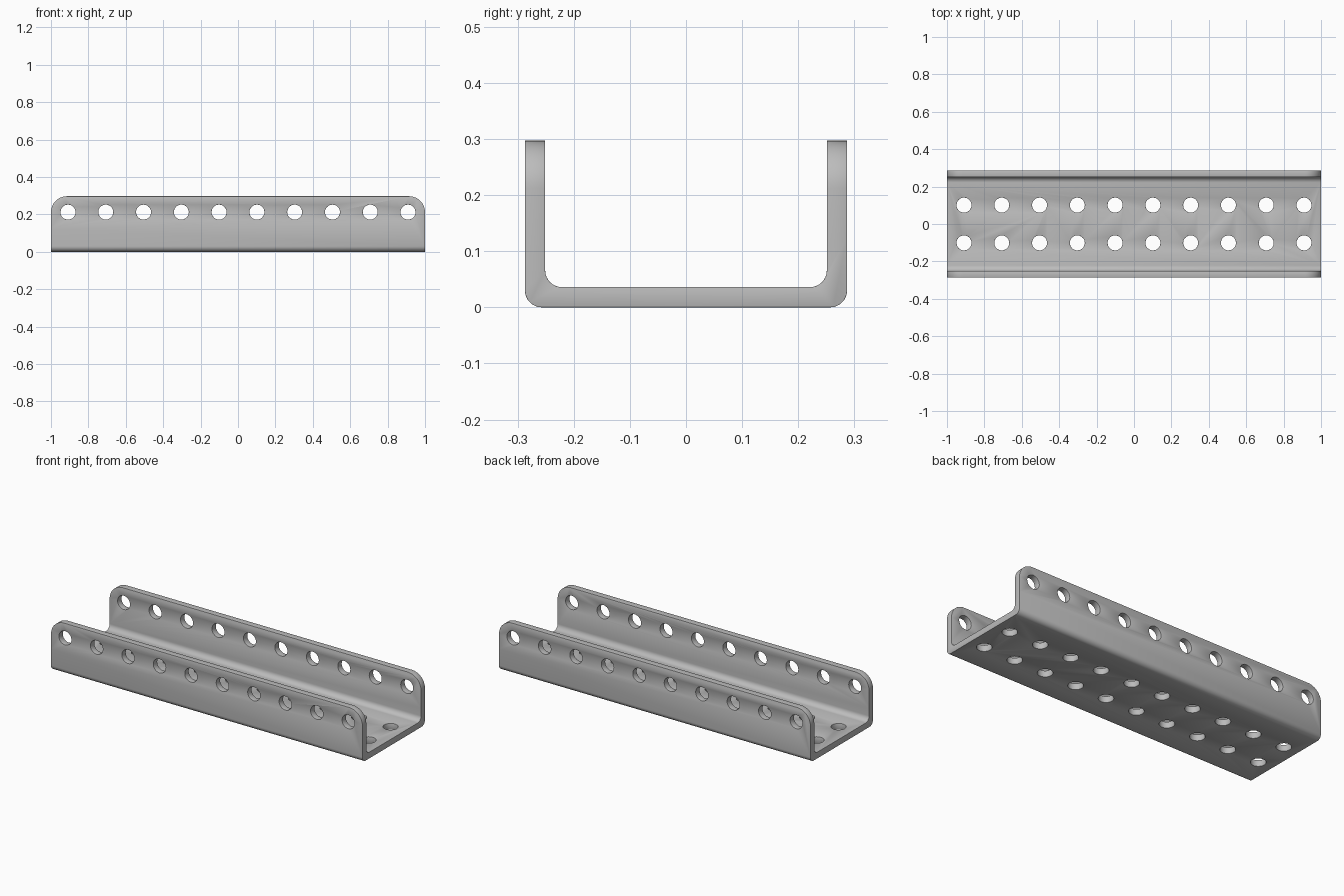
import bpy, bmesh, math
from mathutils import Vector

if "Cube" in bpy.data.objects:
    bpy.data.objects.remove(bpy.data.objects["Cube"])

HALF_W, HEIGHT, WALL = 0.287, 0.297, 0.036
CORNER_R = 0.085
HOLE_R, PITCH, COUNT = 0.04, 0.202, 10

steel = bpy.data.materials.new("grey steel")
steel.use_nodes = True
grey = (0.5, 0.5, 0.5, 1)
steel.diffuse_color = grey
bsdf = steel.node_tree.nodes["Principled BSDF"]
bsdf.inputs["Base Color"].default_value = grey


def arc(cx, cy, r, start, end, n=8):
    angles = [math.radians(start + (end - start) * i / n) for i in range(n + 1)]
    return [(cx + r * math.cos(a), cy + r * math.sin(a)) for a in angles]


def prism(name, points, direction):
    """Extrude a closed outline of 3D points along a direction."""
    bm = bmesh.new()
    face = bm.faces.new([bm.verts.new(p) for p in points])
    ext = bmesh.ops.extrude_face_region(bm, geom=[face])
    moved = [g for g in ext["geom"] if isinstance(g, bmesh.types.BMVert)]
    bmesh.ops.translate(bm, verts=moved, vec=Vector(direction))
    bmesh.ops.recalc_face_normals(bm, faces=bm.faces)
    mesh = bpy.data.meshes.new(name)
    bm.to_mesh(mesh)
    bm.free()
    obj = bpy.data.objects.new(name, mesh)
    bpy.context.collection.objects.link(obj)
    mesh.materials.append(steel)
    return obj


def boolean(target, cutter, operation):
    cutter.hide_render = True
    cutter.hide_set(True)
    mod = target.modifiers.new(cutter.name, "BOOLEAN")
    mod.object, mod.operation, mod.solver = cutter, operation, "EXACT"


# U-shaped section with rounded bends, swept along x
half = arc(HALF_W - 0.03, 0.03, 0.03, -90, 0)
half += [(HALF_W, HEIGHT), (HALF_W - WALL, HEIGHT)]
half += arc(HALF_W - WALL - 0.03, WALL + 0.03, 0.03, 0, -90)
section = half + [(-y, z) for y, z in reversed(half)]
channel = prism("channel", [(-1, y, z) for y, z in section], (2, 0, 0))

# Rounded upper corners of both walls
side = [(-1, -0.2), (1, -0.2)]
side += arc(1 - CORNER_R, HEIGHT - CORNER_R, CORNER_R, 0, 90, 12)
side += arc(CORNER_R - 1, HEIGHT - CORNER_R, CORNER_R, 90, 180, 12)
trim = prism("corner_trim", [(x, -0.5, z) for x, z in side], (0, 1, 0))
boolean(channel, trim, "INTERSECT")

# Rows of round holes through the walls and the floor
for i in range(COUNT):
    x = (i - (COUNT - 1) / 2) * PITCH
    ring = arc(x, 0.212, HOLE_R, 0, 360, 32)[:-1]
    boolean(channel, prism("wall_hole", [(a, -0.5, b) for a, b in ring], (0, 1, 0)), "DIFFERENCE")
    for y in (-PITCH / 2, PITCH / 2):
        ring = arc(x, y, HOLE_R, 0, 360, 32)[:-1]
        boolean(channel, prism("floor_hole", [(a, b, -0.1) for a, b in ring], (0, 0, 0.2)), "DIFFERENCE")

# Fine chamfer on every sharp edge
bevel = channel.modifiers.new("chamfer", "BEVEL")
bevel.width, bevel.segments = 0.004, 2
bevel.limit_method, bevel.angle_limit = "ANGLE", math.radians(40)

# Bake the shape and drop the cutters
bpy.context.view_layer.update()
baked = bpy.data.meshes.new_from_object(
    channel.evaluated_get(bpy.context.evaluated_depsgraph_get()))
channel.modifiers.clear()
channel.data = baked
for obj in list(bpy.data.objects):
    if obj.name.startswith(("corner_trim", "wall_hole", "floor_hole")):
        bpy.data.objects.remove(obj)

bpy.ops.object.select_all(action="DESELECT")
channel.select_set(True)
bpy.context.view_layer.objects.active = channel
bpy.ops.object.shade_smooth_by_angle(angle=math.radians(35))
